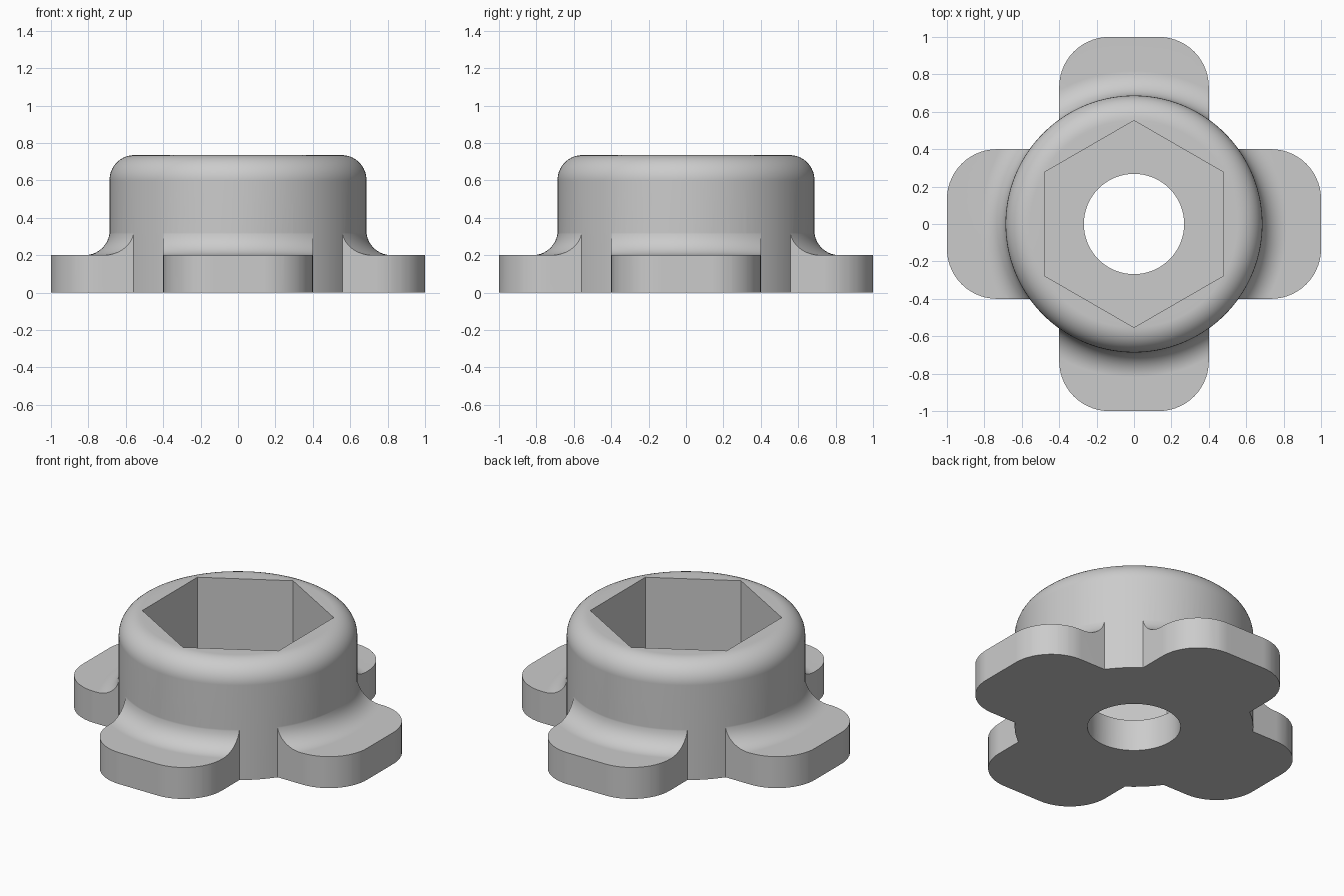
import bpy, bmesh, math
from mathutils import Matrix, Vector

if "Cube" in bpy.data.objects:
    bpy.data.objects.remove(bpy.data.objects["Cube"])

R, H, FIL = 0.687, 0.735, 0.133      # hub radius, hub height, fillet radius
TAB_H, TAB_W, TAB_R = 0.2, 0.4, 0.267  # tab height, half width, corner radius
SEG = 128

grey = bpy.data.materials.new("grey_metal")
grey.diffuse_color = (0.6, 0.6, 0.6, 1)
grey.use_nodes = True
grey.node_tree.nodes["Principled BSDF"].inputs["Base Color"].default_value = grey.diffuse_color


def arc(cx, cy, r, a0, a1, n=10):
    return [(cx + r * math.cos(math.radians(a0 + (a1 - a0) * i / n)),
             cy + r * math.sin(math.radians(a0 + (a1 - a0) * i / n))) for i in range(n + 1)]


def finish(name, bm):
    bmesh.ops.remove_doubles(bm, verts=bm.verts, dist=1e-5)
    bmesh.ops.recalc_face_normals(bm, faces=bm.faces)
    me = bpy.data.meshes.new(name)
    bm.to_mesh(me)
    bm.free()
    me.materials.append(grey)
    ob = bpy.data.objects.new(name, me)
    bpy.context.collection.objects.link(ob)
    return ob


def lathe(name, profile):
    bm = bmesh.new()
    vs = [bm.verts.new((r, 0, z)) for r, z in profile]
    es = [bm.edges.new(p) for p in zip(vs, vs[1:])]
    bmesh.ops.spin(bm, geom=vs + es, cent=(0, 0, 0), axis=(0, 0, 1),
                   angle=math.tau, steps=SEG)
    return finish(name, bm)


def prism(name, outline, z0, z1):
    bm = bmesh.new()
    f = bm.faces.new([bm.verts.new((x, y, z0)) for x, y in outline])
    top = bmesh.ops.extrude_face_region(bm, geom=[f])["geom"]
    bmesh.ops.translate(bm, vec=(0, 0, z1 - z0),
                        verts=[g for g in top if isinstance(g, bmesh.types.BMVert)])
    return finish(name, bm)


def combine(ob, other, op):
    m = ob.modifiers.new("bool", 'BOOLEAN')
    m.operation, m.object, m.solver = op, other, 'EXACT'
    bpy.context.view_layer.objects.active = ob
    bpy.ops.object.modifier_apply(modifier=m.name)
    bpy.data.objects.remove(other)


# Hub: round body with rounded top edge
hub = lathe("socket_hub", [(0, 0), (R, 0)] + arc(R - FIL, H - FIL, FIL, 0, 90) + [(0, H)])

# Flange: disc with concave fillet up to the hub, trimmed to four rounded tabs
flange = lathe("flange", [(0, 0), (1.2, 0), (1.2, TAB_H)]
               + arc(R + FIL - 0.001, TAB_H + FIL, FIL, 270, 180)
               + [(0, TAB_H + FIL)])
tab = ([(TAB_W, -TAB_W)] + arc(1 - TAB_R, -TAB_W + TAB_R, TAB_R, -90, 0, 14)
       + arc(1 - TAB_R, TAB_W - TAB_R, TAB_R, 0, 90, 14))
cross = []
for k in range(4):
    rot = Matrix.Rotation(k * math.pi / 2, 2)
    cross += [tuple(rot @ Vector(p)) for p in tab]
combine(flange, prism("tab_outline", cross, -0.5, 1), 'INTERSECT')
combine(hub, flange, 'UNION')

# Hexagonal socket and round through hole
hexagon = arc(0, 0, 0.553, 30, 330, 5)
combine(hub, prism("hex_cutter", hexagon, TAB_H, 1), 'DIFFERENCE')
circle = arc(0, 0, 0.268, 0, 360 - 360 / 96, 95)
combine(hub, prism("hole_cutter", circle, -0.5, 0.5), 'DIFFERENCE')

# Smooth shading with crisp edges
bpy.ops.object.select_all(action='DESELECT')
hub.select_set(True)
bpy.context.view_layer.objects.active = hub
bpy.ops.object.shade_smooth_by_angle(angle=math.radians(30))
wn = hub.modifiers.new("flat_faces", 'WEIGHTED_NORMAL')
wn.keep_sharp = True
